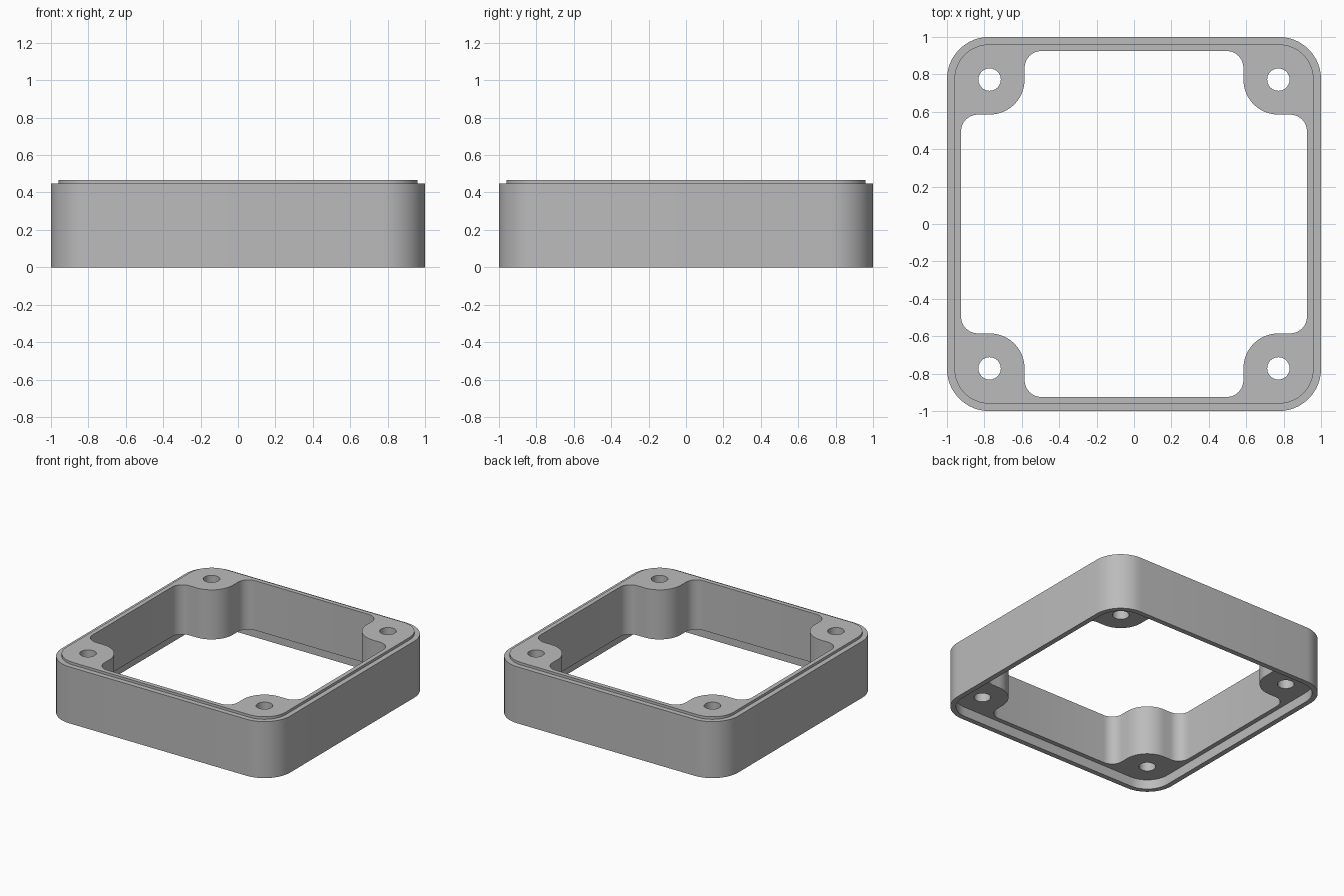
import bpy, bmesh, math

cube = bpy.data.objects.get("Cube")
if cube:
    bpy.data.objects.remove(cube, do_unlink=True)

# Main dimensions
HEIGHT, SHOULDER, LEDGE = 0.467, 0.447, 0.075   # lip top, step, underside recess
OUTER, LIP, INNER = 1.0, 0.96, 0.925            # half widths
POST, POST_R, HOLE_R = 0.772, 0.187, 0.06       # corner bosses and screw holes
FILLET = 0.09
CORNER = OUTER - 0.775                          # outer corner radius


def arc(cx, cy, r, a0, a1, n=12):
    """Points along an arc, angles in degrees."""
    angles = [math.radians(a0 + (a1 - a0) * i / n) for i in range(n + 1)]
    return [(cx + r * math.cos(a), cy + r * math.sin(a)) for a in angles]


def four_times(points):
    """Repeat one corner around the centre, giving a closed outline."""
    out = []
    for _ in range(4):
        out += points
        points = [(-y, x) for x, y in points]
    return out


def rounded_square(half, r):
    return four_times(arc(half - r, half - r, r, 0, 90))


# Opening outline: fillet, boss curve, fillet at every corner
edge, c = POST - POST_R, INNER - FILLET
opening = four_times(
    arc(c, edge - FILLET, FILLET, 0, 90, 8)
    + arc(POST, POST, POST_R, 270, 180, 16)
    + arc(edge - FILLET, c, FILLET, 0, 90, 8))
outer = rounded_square(OUTER, CORNER)
inset = rounded_square(LIP, CORNER - (OUTER - LIP))
holes = [arc(sx * POST, sy * POST, HOLE_R, 0, 345, 23)
         for sx in (-1, 1) for sy in (-1, 1)]

bm = bmesh.new()


def ring(points, z):
    return [bm.verts.new((x, y, z)) for x, y in points]


def bridge(a, b):
    n = len(a)
    for i in range(n):
        j = (i + 1) % n
        bm.faces.new((a[i], a[j], b[j], b[i]))


def fill(rings):
    """Flat face bounded by the first ring and pierced by the others."""
    edges = []
    for r in rings:
        for i in range(len(r)):
            pair = (r[i], r[(i + 1) % len(r)])
            edges.append(bm.edges.get(pair) or bm.edges.new(pair))
    bmesh.ops.triangle_fill(bm, edges=edges, use_beauty=True)


# Outside: rim, wall, shoulder, raised lip; underside: recess wall
rim_in, rim_out = ring(inset, 0), ring(outer, 0)
shoulder_out, shoulder_in = ring(outer, SHOULDER), ring(inset, SHOULDER)
lip_top, recess_top = ring(inset, HEIGHT), ring(inset, LEDGE)
chain = [recess_top, rim_in, rim_out, shoulder_out, shoulder_in, lip_top]
for a, b in zip(chain, chain[1:]):
    bridge(a, b)

# Inside: opening wall and screw holes, closed by the top face and the ledge
top_rings, ledge_rings = [lip_top], [recess_top]
for outline in [opening] + holes:
    hi, lo = ring(outline, HEIGHT), ring(outline, LEDGE)
    bridge(hi, lo)
    top_rings.append(hi)
    ledge_rings.append(lo)
fill(top_rings)
fill(ledge_rings)
bmesh.ops.recalc_face_normals(bm, faces=bm.faces)

mesh = bpy.data.meshes.new("housing_frame")
bm.to_mesh(mesh)
bm.free()
frame = bpy.data.objects.new("housing_frame", mesh)
bpy.context.collection.objects.link(frame)

# Plain grey finish
grey = bpy.data.materials.new("grey")
grey.use_nodes = True
grey.diffuse_color = (0.5, 0.5, 0.5, 1)
grey.node_tree.nodes["Principled BSDF"].inputs["Base Color"].default_value = (0.5, 0.5, 0.5, 1)
mesh.materials.append(grey)

bpy.ops.object.select_all(action='DESELECT')
frame.select_set(True)
bpy.context.view_layer.objects.active = frame
bpy.ops.object.shade_smooth_by_angle(angle=math.radians(30))
